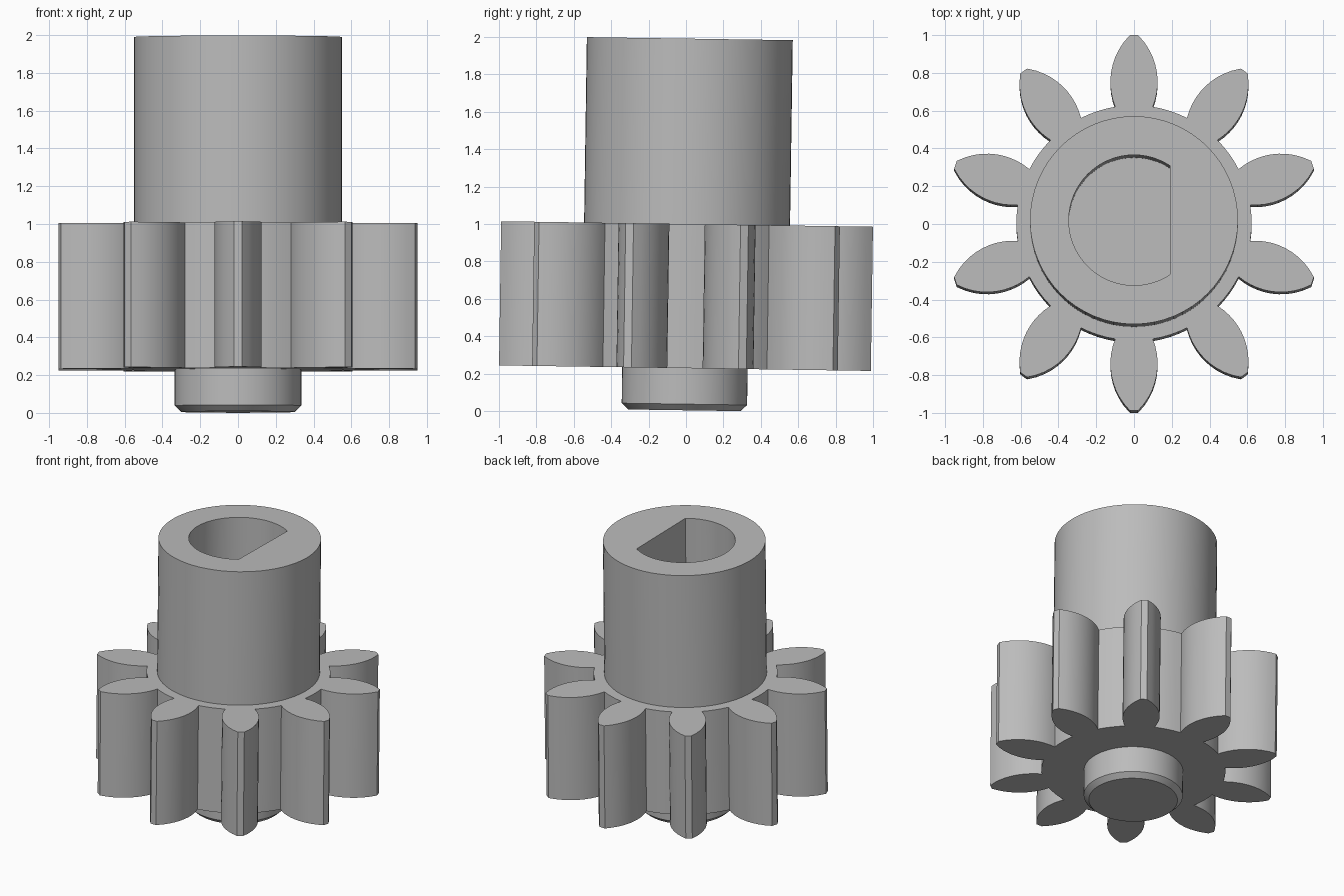
import bpy, bmesh
from math import sin, cos, pi, sqrt, atan2
from mathutils import Matrix, Vector

cube = bpy.data.objects.get("Cube")
if cube:
    bpy.data.objects.remove(cube, do_unlink=True)

grey = bpy.data.materials.new("plain grey")
grey.use_nodes = True
COLOUR = (0.5, 0.5, 0.5, 1)
grey.diffuse_color = COLOUR
grey.node_tree.nodes["Principled BSDF"].inputs["Base Color"].default_value = COLOUR

# The whole part leans very slightly towards the back
pivot = Vector((0, 0, 0.615))
LEAN = Matrix.Translation(pivot) @ Matrix.Rotation(-0.0148, 4, 'X') @ Matrix.Translation(-pivot)
SEGS = 64


def circle(r):
    return [(r * cos(2 * pi * i / SEGS), r * sin(2 * pi * i / SEGS)) for i in range(SEGS)]


def loft(name, rings, cap_start=True):
    """Skin a stack of (outline, height) rings and cap the ends."""
    bm = bmesh.new()
    loops = [[bm.verts.new((x, y, z)) for x, y in pts] for pts, z in rings]
    for a, b in zip(loops, loops[1:]):
        n = len(a)
        for i in range(n):
            j = (i + 1) % n
            bm.faces.new((a[i], a[j], b[j], b[i]))
    if cap_start:
        bm.faces.new(loops[0][::-1])
    bm.faces.new(loops[-1])
    bm.transform(LEAN)
    mesh = bpy.data.meshes.new(name)
    bm.to_mesh(mesh)
    bm.free()
    mesh.materials.append(grey)
    obj = bpy.data.objects.new(name, mesh)
    bpy.context.collection.objects.link(obj)
    bpy.ops.object.select_all(action='DESELECT')
    obj.select_set(True)
    bpy.context.view_layer.objects.active = obj
    bpy.ops.object.shade_smooth_by_angle(angle=pi / 6)
    return obj


# Gear outline: ten teeth with arc-shaped flanks and narrow flat tips
TEETH, BASE, TIP, STEPS = 10, 0.614, 0.993, 10
flank = []
for i in range(STEPS + 1):
    r = BASE + (TIP - BASE) * i / STEPS
    flank.append((r, 0.125 - 0.35 + sqrt(0.35 ** 2 - (r - 0.745) ** 2)))
tooth = [(r, -w) for r, w in flank] + [(r, w) for r, w in reversed(flank)]
root_r = sqrt(flank[0][0] ** 2 + flank[0][1] ** 2)
root_a = atan2(flank[0][1], flank[0][0])
pitch = 2 * pi / TEETH
gap = pitch - 2 * root_a
tooth += [(root_r * cos(root_a + gap * k / 4), root_r * sin(root_a + gap * k / 4))
          for k in range(1, 4)]

outline = []
for t in range(TEETH):
    a = pi / 2 + t * pitch
    outline += [(x * cos(a) - y * sin(a), x * sin(a) + y * cos(a)) for x, y in tooth]
loft("gear", [(outline, 0.23), (outline, 1.0)])

# Hub with a blind D-shaped bore, flat on the left side
bore_r = 0.345
flat_x = bore_r * cos(10 * 2 * pi / SEGS)
d_bore = [(min(x, flat_x), y) for x, y in circle(bore_r)]
hub = circle(0.55)
loft("hub", [(hub, 0.99), (hub, 1.99), (d_bore, 1.99), (d_bore, 1.01)], cap_start=False)

# Short chamfered stub shaft underneath
loft("stub_shaft", [(circle(0.3), 0.005), (circle(0.335), 0.038), (circle(0.335), 0.235)])
